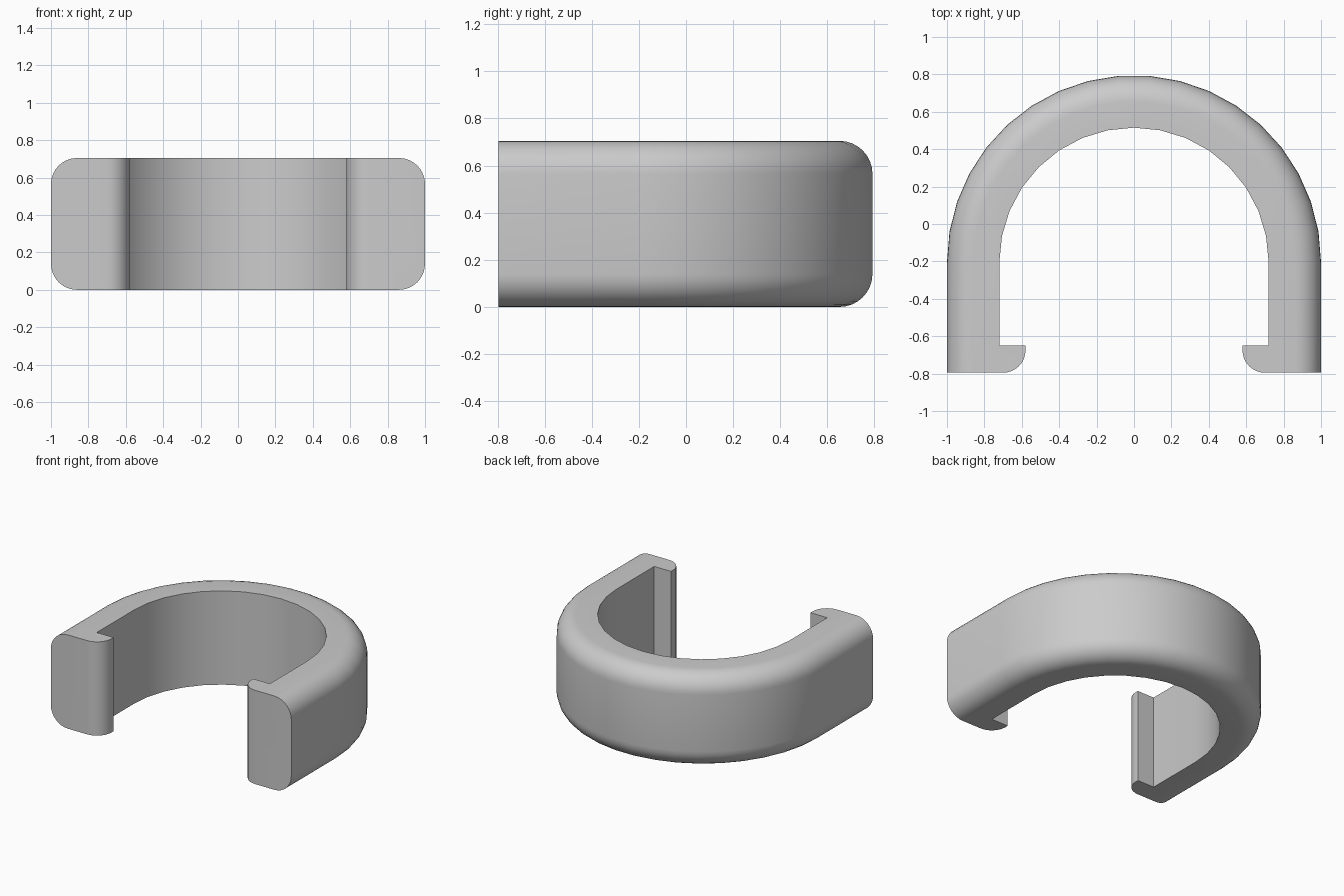
import bpy, bmesh
from math import sin, cos, pi, radians

cube = bpy.data.objects.get("Cube")
if cube:
    bpy.data.objects.remove(cube, do_unlink=True)

HEIGHT, OUTER, INNER = 0.705, 1.0, 0.72
CENTRE_Y, FRONT_Y = -0.205, -0.795
LIP_X, LIP_Y, LIP_R = 0.58, -0.65, 0.12
FILLET = 0.14


def arc(cx, cy, r, start, end, segments):
    """Points along an arc, angles in degrees."""
    angles = [radians(start + (end - start) * i / segments) for i in range(segments + 1)]
    return [(cx + r * cos(a), cy + r * sin(a)) for a in angles]


# Plan outline: outer arch, left lip, inner arch, right lip
right_lip = arc(LIP_X + LIP_R, FRONT_Y + LIP_R, LIP_R, 270, 180, 8)
right_lip += [(LIP_X, LIP_Y), (INNER, LIP_Y)]
left_lip = [(-x, y) for x, y in right_lip]
outer = [(OUTER, FRONT_Y)] + arc(0, CENTRE_Y, OUTER, 0, 180, 19) + [(-OUTER, FRONT_Y)]
inner = arc(0, CENTRE_Y, INNER, 180, 0, 16)
outline = outer + left_lip + inner + right_lip[::-1]

# Extrude the outline to full height
bm = bmesh.new()
base = bm.faces.new([bm.verts.new((x, y, 0)) for x, y in outline])
top = bmesh.ops.extrude_face_region(bm, geom=[base], use_keep_orig=True)["geom"]
bmesh.ops.translate(bm, verts=[v for v in top if isinstance(v, bmesh.types.BMVert)],
                    vec=(0, 0, HEIGHT))
bmesh.ops.recalc_face_normals(bm, faces=bm.faces[:])


# Round the outer rims, top and bottom
def on_outside(v):
    x, y = v.co.x, v.co.y
    return abs(x) > OUTER - 0.001 or (y > CENTRE_Y and x * x + (y - CENTRE_Y) ** 2 > 0.98)


rims = [e for e in bm.edges
        if abs(e.verts[0].co.z - e.verts[1].co.z) < 0.001
        and all(on_outside(v) for v in e.verts)]
bmesh.ops.bevel(bm, geom=rims, offset=FILLET, offset_type='OFFSET', segments=8,
                profile=0.5, affect='EDGES', clamp_overlap=False)
bmesh.ops.recalc_face_normals(bm, faces=bm.faces[:])

mesh = bpy.data.meshes.new("open_ring_clip")
bm.to_mesh(mesh)
bm.free()
clip = bpy.data.objects.new("open_ring_clip", mesh)
bpy.context.collection.objects.link(clip)

# Plain grey
grey = bpy.data.materials.new("plain_grey")
grey.use_nodes = True
colour = (0.6, 0.6, 0.6, 1)
grey.diffuse_color = colour
grey.node_tree.nodes["Principled BSDF"].inputs["Base Color"].default_value = colour
mesh.materials.append(grey)

# Smooth curves with crisp corners
bpy.ops.object.select_all(action='DESELECT')
clip.select_set(True)
bpy.context.view_layer.objects.active = clip
bpy.ops.object.shade_smooth_by_angle(angle=radians(30))
